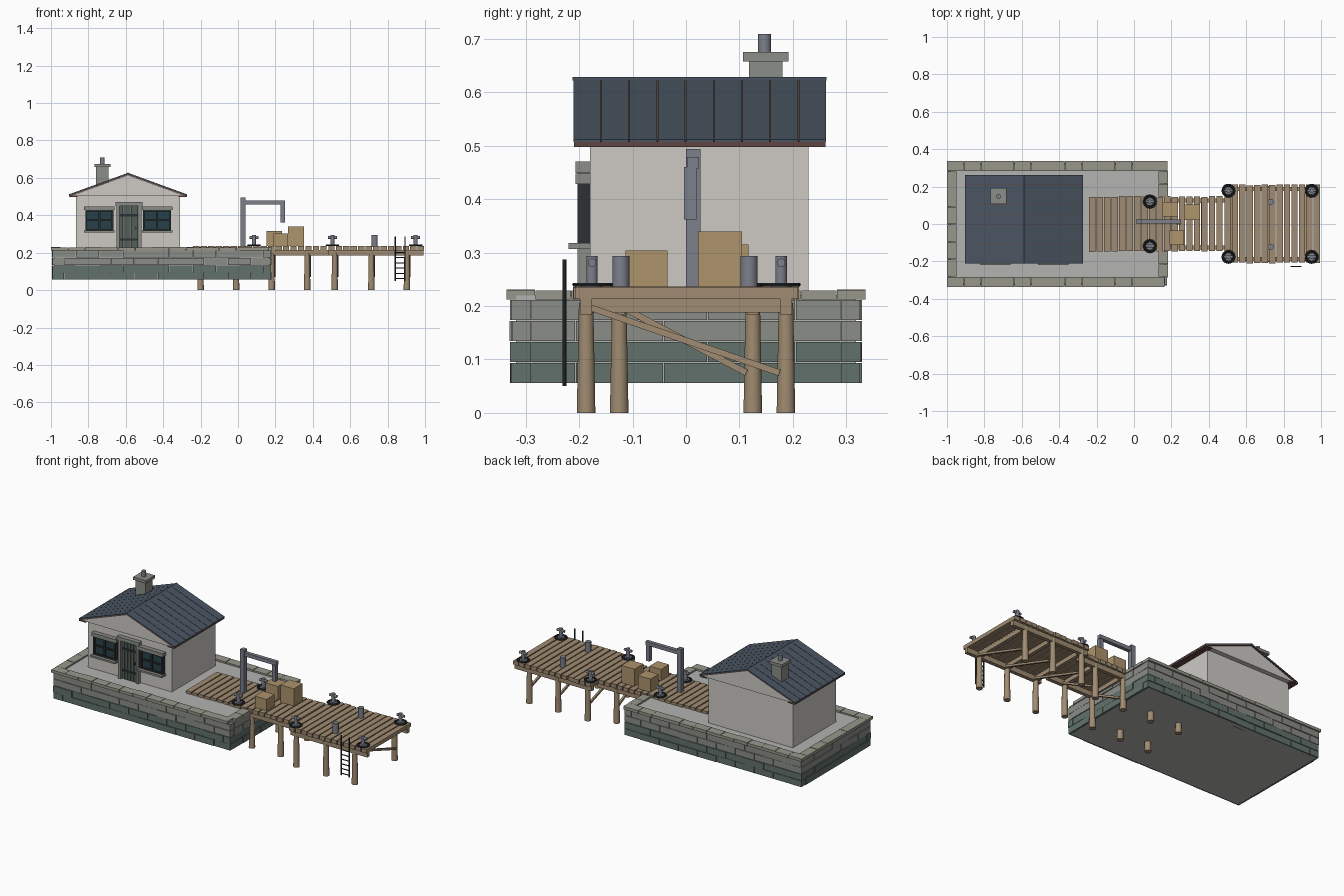
import bpy, bmesh, math, random
from mathutils import Vector, Matrix

if "Cube" in bpy.data.objects:
    bpy.data.objects.remove(bpy.data.objects["Cube"])

random.seed(4)


def mat(name, r, g, b):
    m = bpy.data.materials.new(name)
    m.diffuse_color = [(c / 255) ** 2.2 for c in (r, g, b)] + [1]
    m.use_nodes = True
    m.node_tree.nodes["Principled BSDF"].inputs["Base Color"].default_value = m.diffuse_color
    return m


WOOD = mat("wood", 158, 138, 112)
CRATE = mat("crate_wood", 172, 146, 108)
STONE = mat("stone", 138, 140, 134)
WET = mat("wet_stone", 98, 112, 108)
COPE = mat("coping_stone", 150, 150, 138)
MORTAR = mat("mortar", 178, 178, 176)
PLASTER = mat("plaster", 204, 201, 196)
SLATE = mat("slate", 76, 86, 98)
BROWN = mat("dark_timber", 96, 72, 66)
METAL = mat("metal", 124, 127, 138)
DARK = mat("dark_iron", 48, 52, 54)
GLASS = mat("glass", 44, 66, 74)
DOOR = mat("door_paint", 84, 96, 90)


class Part:
    """Collects primitives into one named object."""

    def __init__(self, name, material):
        self.name, self.mat, self.bm = name, material, bmesh.new()

    def box(self, x0, x1, y0, y1, z0, z1):
        m = Matrix.Translation(((x0 + x1) / 2, (y0 + y1) / 2, (z0 + z1) / 2))
        bmesh.ops.create_cube(self.bm, size=1, matrix=m @ Matrix.Diagonal((x1 - x0, y1 - y0, z1 - z0, 1)))

    def bar(self, p, q, r0, r1=None, n=12):
        p, q = Vector(p), Vector(q)
        rot = (q - p).to_track_quat('Z', 'Y').to_matrix().to_4x4()
        m = Matrix.Translation((p + q) / 2) @ rot @ Matrix.Rotation(math.pi / n, 4, 'Z')
        bmesh.ops.create_cone(self.bm, cap_ends=True, segments=n, radius1=r0,
                              radius2=r0 if r1 is None else r1, depth=(q - p).length, matrix=m)

    def prism(self, pts, y0, y1):
        a = [self.bm.verts.new((x, y0, z)) for x, z in pts]
        b = [self.bm.verts.new((x, y1, z)) for x, z in pts]
        self.bm.faces.new(a)
        self.bm.faces.new(b[::-1])
        for i in range(len(a)):
            j = (i + 1) % len(a)
            self.bm.faces.new((a[j], a[i], b[i], b[j]))

    def ring(self, c, R, r, n=20, k=6):
        v = [[self.bm.verts.new((c[0] + (R + r * math.cos(t)) * math.cos(s),
                                 c[1] + (R + r * math.cos(t)) * math.sin(s), c[2] + r * math.sin(t)))
              for t in [2 * math.pi * j / k for j in range(k)]]
             for s in [2 * math.pi * i / n for i in range(n)]]
        for i in range(n):
            for j in range(k):
                i2, j2 = (i + 1) % n, (j + 1) % k
                self.bm.faces.new((v[i][j], v[i2][j], v[i2][j2], v[i][j2]))

    def done(self, smooth=False):
        bmesh.ops.recalc_face_normals(self.bm, faces=self.bm.faces)
        me = bpy.data.meshes.new(self.name)
        self.bm.to_mesh(me)
        me.materials.append(self.mat)
        ob = bpy.data.objects.new(self.name, me)
        bpy.context.collection.objects.link(ob)
        if smooth:
            bpy.context.view_layer.objects.active = ob
            ob.select_set(True)
            bpy.ops.object.shade_smooth_by_angle(angle=math.radians(40))
            ob.select_set(False)


def cuts(a, b, step, off):
    """Running-bond block intervals."""
    e = [a] + [a + off + i * step for i in range(99) if a + 0.02 < a + off + i * step < b - 0.02] + [b]
    return [(p + 0.001, q - 0.001) for p, q in zip(e, e[1:])]


# quay core and stone courses
core = Part("quay_core", MORTAR)
core.box(-0.98, 0.165, -0.318, 0.318, 0.056, 0.22)
core.done()
for k in range(4):
    c = Part(f"quay_course_{k + 1}", WET if k < 2 else STONE)
    z0, z1 = 0.056 + k * 0.0393, 0.056 + k * 0.0393 + 0.037
    for s in (-1, 1):
        for a, b in cuts(-0.992, 0.178, 0.125, 0.125 if k % 2 else 0.0625):
            o = 0.327 + random.uniform(-0.002, 0.003)
            c.box(a, b, *sorted((s * 0.29, s * o)), z0, z1)
    for a, b in cuts(-0.29, 0.29, 0.165, 0.165 if k % 2 else 0.083):
        o = random.uniform(-0.002, 0.003)
        c.box(-0.992 - o, -0.95, a, b, z0, z1)
        c.box(0.14, 0.178 + o, a, b, z0, z1)
    c.done()
cope = Part("quay_coping", COPE)
for s in (-1, 1):
    for a, b in cuts(-1, 0.165 if s < 0 else 0.18, 0.09, 0.09):
        cope.box(a, b, *sorted((s * 0.283, s * 0.336)), 0.212, 0.229 + random.uniform(-0.001, 0.002))
    for a, b in cuts(0.145, 0.283, 0.07, 0.07):
        cope.box(0.13, 0.182, *sorted((s * a, s * b)), 0.212, 0.229)
for a, b in cuts(-0.283, 0.283, 0.094, 0.094):
    cope.box(-1, -0.948, a, b, 0.212, 0.229 + random.uniform(-0.001, 0.002))
cope.done()

# house body and gable
RX, RW, EZ, RZ = -0.588, 0.316, 0.503, 0.618
h = Part("house_walls", PLASTER)
h.box(-0.866, -0.31, -0.18, 0.229, 0.215, 0.506)
h.done()
g = Part("gable_infill", PLASTER)
g.prism([(RX - 0.308, EZ), (RX + 0.308, EZ), (RX, RZ - 0.003)], -0.207, 0.257)
g.done()

# roof: timber deck, slate strips, eave boards, ridge
deck, slate, eave = Part("roof_deck", BROWN), Part("roof_slates", SLATE), Part("roof_eaves", BROWN)
for s in (-1, 1):
    def slab(part, y0, y1, lo, hi):
        part.prism([(RX, RZ + lo), (RX + s * RW, EZ + lo), (RX + s * RW, EZ + hi), (RX, RZ + hi)], y0, y1)
    slab(deck, -0.21, 0.261, -0.002, 0.004)
    for i in range(9):
        y = -0.212 + i * 0.0528
        slab(slate, y + 0.001, y + 0.0518, 0.0035, 0.009)
    eave.box(*sorted((RX + s * 0.27, RX + s * 0.314)), -0.21, 0.261, 0.498, 0.505)
for p in (deck, slate, eave):
    p.done()
r = Part("ridge_cap", SLATE)
r.prism([(RX - 0.012, RZ + 0.004), (RX + 0.012, RZ + 0.004), (RX, RZ + 0.011)], -0.212, 0.263)
r.done()

# chimney
ch = Part("chimney", STONE)
ch.box(-0.758, -0.692, 0.118, 0.181, 0.53, 0.66)
ch.box(-0.768, -0.682, 0.107, 0.192, 0.658, 0.675)
ch.done()
pot = Part("chimney_pot", METAL)
pot.bar((-0.725, 0.147, 0.67), (-0.725, 0.147, 0.709), 0.0125)
pot.done(True)

# windows and door
trim, frame, glass = Part("stone_trim", STONE), Part("window_frames", DARK), Part("window_glass", GLASS)
for x in (-0.741, -0.432):
    trim.box(x - 0.082, x + 0.082, -0.22, -0.178, 0.307, 0.318)
    trim.box(x - 0.082, x + 0.082, -0.207, -0.178, 0.428, 0.448)
    glass.box(x - 0.07, x + 0.07, -0.192, -0.178, 0.318, 0.428)
    for d in (-0.07, 0, 0.07):
        frame.box(x + d - 0.005, x + d + 0.005, -0.203, -0.178, 0.318, 0.428)
    for z in (0.322, 0.373, 0.424):
        frame.box(x - 0.07, x + 0.07, -0.201, -0.178, z - 0.004, z + 0.004)
for s in (-1, 1):
    trim.box(*sorted((-0.583 + s * 0.05, -0.583 + s * 0.066)), -0.203, -0.178, 0.215, 0.45)
trim.box(-0.656, -0.51, -0.207, -0.178, 0.449, 0.47)
d = Part("door", DOOR)
for i in range(5):
    d.box(-0.633 + i * 0.02, -0.6145 + i * 0.02, -0.192, -0.178, 0.218, 0.449)
d.done()
for z in (0.27, 0.4):
    frame.box(-0.63, -0.536, -0.195, -0.178, z - 0.006, z + 0.006)
frame.box(-0.55, -0.542, -0.2, -0.18, 0.325, 0.34)
for p in (trim, frame, glass):
    p.done()

# pier planks
pl = Part("pier_planks", WOOD)
for x0, n, step, w in ((-0.24, 18, 0.04, 0.146), (0.483, 13, 0.0398, 0.209)):
    for i in range(n):
        e, z = random.uniform(-0.003, 0.003), random.uniform(-0.001, 0.001)
        pl.box(x0 + i * step, x0 + i * step + step - 0.006, -w + e, w + e, 0.213, 0.236 + z)
pl.done()

# pier beams, piles and braces
beams, piles, braces = Part("pier_beams", WOOD), Part("pier_piles", WOOD), Part("pier_braces", WOOD)
for s in (-1, 1):
    beams.box(-0.23, 0.49, s * 0.125 - 0.011, s * 0.125 + 0.011, 0.184, 0.214)
    beams.box(0.485, 0.993, s * 0.187 - 0.011, s * 0.187 + 0.011, 0.184, 0.214)
for x, w in [(x, 0.125) for x in (-0.2, -0.01, 0.18, 0.37)] + [(x, 0.187) for x in (0.517, 0.713, 0.903)]:
    beams.box(x - 0.011, x + 0.011, -w - 0.011, w + 0.011, 0.188, 0.213)
    for s in (-1, 1):
        piles.bar((x, s * w, 0), (x, s * w, 0.206), 0.018, 0.014)
    braces.bar((x + 0.014, -w + 0.005, 0.198), (x + 0.014, w - 0.012, 0.075), 0.0085, n=4)
beams.done()
piles.done(True)
braces.done()

# bollards with rope rings, plain mooring posts
bol, rope = Part("bollards", METAL), Part("rope_coils", DARK)
for x, w in ((0.085, 0.12), (0.505, 0.178), (0.95, 0.178)):
    for y in (-w + 0.002, w):
        bol.bar((x, y, 0.235), (x, y, 0.242), 0.02)
        bol.bar((x, y, 0.235), (x, y, 0.294), 0.011)
        bol.bar((x - 0.024, y, 0.281), (x + 0.024, y, 0.281), 0.008)
        for R in (0.025, 0.033):
            rope.ring((x, y, 0.24), R, 0.004)
for y in (-0.122, 0.118):
    bol.bar((0.731, y, 0.23), (0.731, y, 0.294), 0.0165)
bol.done(True)
rope.done(True)

# hoist
ho = Part("hoist", METAL)
ho.box(0.014, 0.041, 0.0, 0.027, 0.23, 0.494)
ho.box(0.02, 0.252, 0.002, 0.024, 0.457, 0.479)
ho.box(0.227, 0.25, -0.004, 0.02, 0.362, 0.46)
ho.done()

# crates
cr = Part("crates", CRATE)
cr.box(0.153, 0.236, 0.04, 0.117, 0.235, 0.315)
cr.box(0.266, 0.353, 0.022, 0.105, 0.235, 0.339)
cr.box(0.19, 0.266, -0.113, -0.035, 0.235, 0.304)
cr.done()

# ladder
la = Part("ladder", DARK)
for x in (0.84, 0.893):
    la.bar((x, -0.227, 0.05), (x, -0.227, 0.287), 0.004, n=8)
for i in range(6):
    la.bar((0.84, -0.227, 0.062 + i * 0.028), (0.893, -0.227, 0.062 + i * 0.028), 0.003, n=8)
la.done(True)
